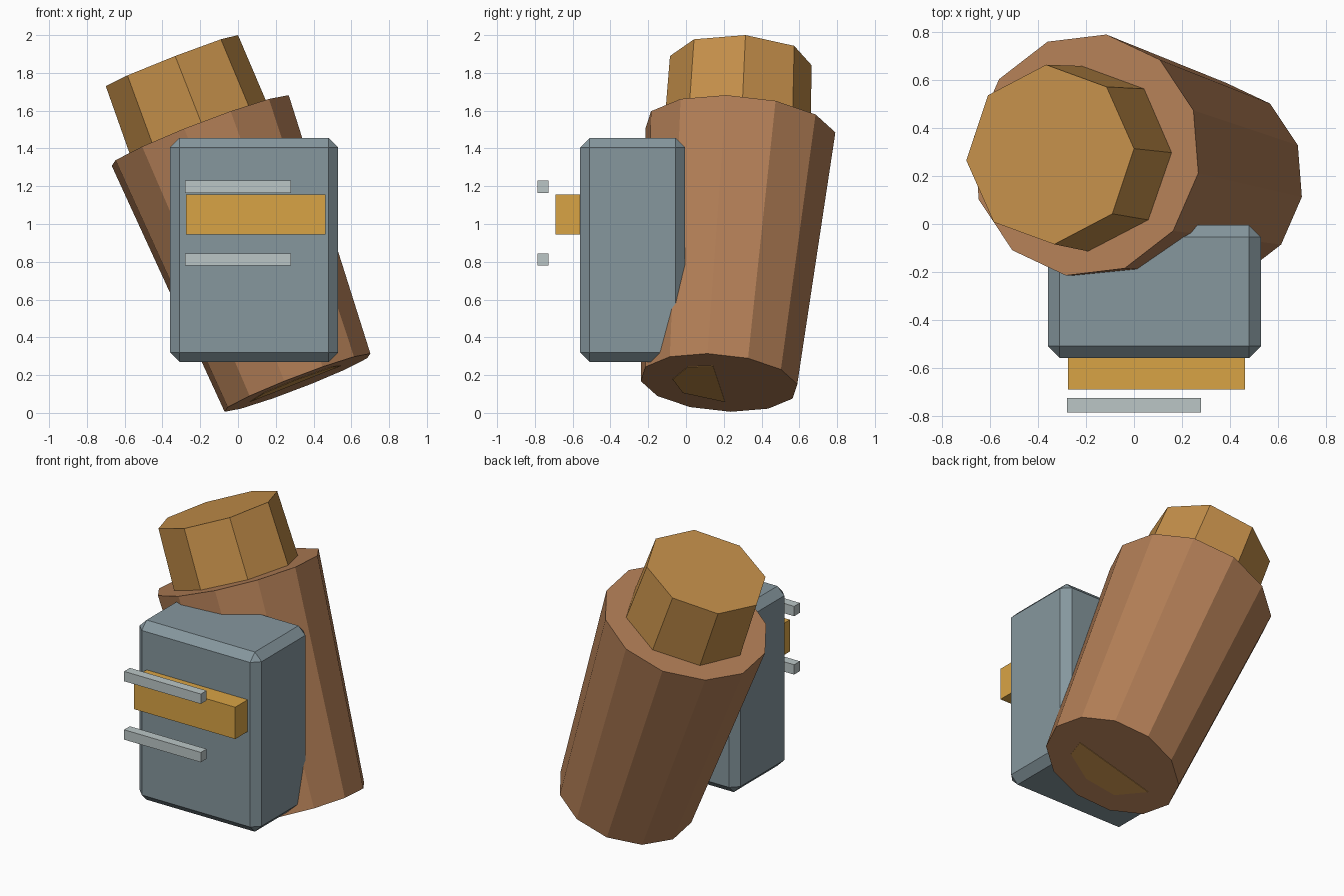
import bpy, bmesh, math
from mathutils import Vector

if "Cube" in bpy.data.objects:
    bpy.data.objects.remove(bpy.data.objects["Cube"])


def lin(c):
    c /= 255
    return c / 12.92 if c <= 0.04045 else ((c + 0.055) / 1.055) ** 2.4


def material(name, r, g, b):
    m = bpy.data.materials.new(name)
    m.diffuse_color = (lin(r), lin(g), lin(b), 1)
    m.use_nodes = True
    m.node_tree.nodes["Principled BSDF"].inputs["Base Color"].default_value = m.diffuse_color
    return m


BROWN = material("brown", 178, 126, 86)
TAN = material("tan", 196, 143, 74)
GREY = material("blue_grey", 134, 151, 158)
GOLD = material("gold", 217, 164, 69)
SILVER = material("pale_grey", 187, 198, 198)


def finish(name, bm, mat):
    bmesh.ops.recalc_face_normals(bm, faces=bm.faces)
    me = bpy.data.meshes.new(name)
    bm.to_mesh(me)
    bm.free()
    me.materials.append(mat)
    ob = bpy.data.objects.new(name, me)
    bpy.context.collection.objects.link(ob)
    return ob


def tapered(name, low, high, r_low, r_high, sides, corner, mat):
    """Tapered prism between two centres; corner fixes its spin."""
    low, high = Vector(low), Vector(high)
    axis = (high - low).normalized()
    u = Vector(corner)
    u = (u - axis * u.dot(axis)).normalized()
    v = axis.cross(u)
    bm = bmesh.new()
    rings = []
    for c, r in ((low, r_low), (high, r_high)):
        rings.append([bm.verts.new(c + r * (u * math.cos(a) + v * math.sin(a)))
                      for a in (2 * math.pi * i / sides for i in range(sides))])
    for i in range(sides):
        j = (i + 1) % sides
        bm.faces.new((rings[0][i], rings[0][j], rings[1][j], rings[1][i]))
    bm.faces.new(rings[0])
    bm.faces.new(rings[1])
    return finish(name, bm, mat)


def block(name, lo, hi, mat, chamfer=0):
    bm = bmesh.new()
    bmesh.ops.create_cube(bm, size=1)
    for v in bm.verts:
        v.co = [lo[k] + (v.co[k] + 0.5) * (hi[k] - lo[k]) for k in range(3)]
    if chamfer:
        bmesh.ops.bevel(bm, geom=bm.edges[:], offset=chamfer, segments=1,
                        affect='EDGES')
    return finish(name, bm, mat)


# Leaning barrel and the narrower neck set into its top
LOW, HIGH = Vector((0.315, 0.175, 0.16)), Vector((-0.2, 0.288, 1.495))
tapered("barrel", LOW, HIGH, 0.42, 0.51, 12, (0.085, 0.505, -0.01), BROWN)
neck_top = Vector((-0.35, 0.29, 1.865))
neck_down = Vector((0.148, -0.018, -0.38))
tapered("neck", neck_top + neck_down * 1.4, neck_top, 0.394, 0.376, 8,
        (-0.015, 0.375, -0.03), TAN)

# Thin inlay where the core shows on the underside of the barrel
n = (HIGH - LOW).normalized()
bm = bmesh.new()
ring = []
for y, z in ((-0.07, 0.18), (0.01, 0.245), (0.143, 0.25), (0.206, 0.06),
             (-0.016, 0.108)):
    x = LOW.x - (n.y * (y - LOW.y) + n.z * (z - LOW.z)) / n.x
    ring.append(bm.verts.new(Vector((x, y, z)) - n * 0.003))
face = bm.faces.new(ring)
plate = bmesh.ops.extrude_face_region(bm, geom=[face])
for v in plate["geom"]:
    if isinstance(v, bmesh.types.BMVert):
        v.co += n * 0.006
finish("core_inlay", bm, TAN)

# Chamfered front case, its raised strip and the two floating bars
block("case", (-0.36, -0.56, 0.27), (0.53, -0.005, 1.455), GREY, 0.05)
block("strip", (-0.275, -0.69, 0.945), (0.463, -0.55, 1.155), GOLD)
for name, z in (("lower_bar", 0.78), ("upper_bar", 1.165)):
    block(name, (-0.28, -0.787, z), (0.28, -0.727, z + 0.065), SILVER)
